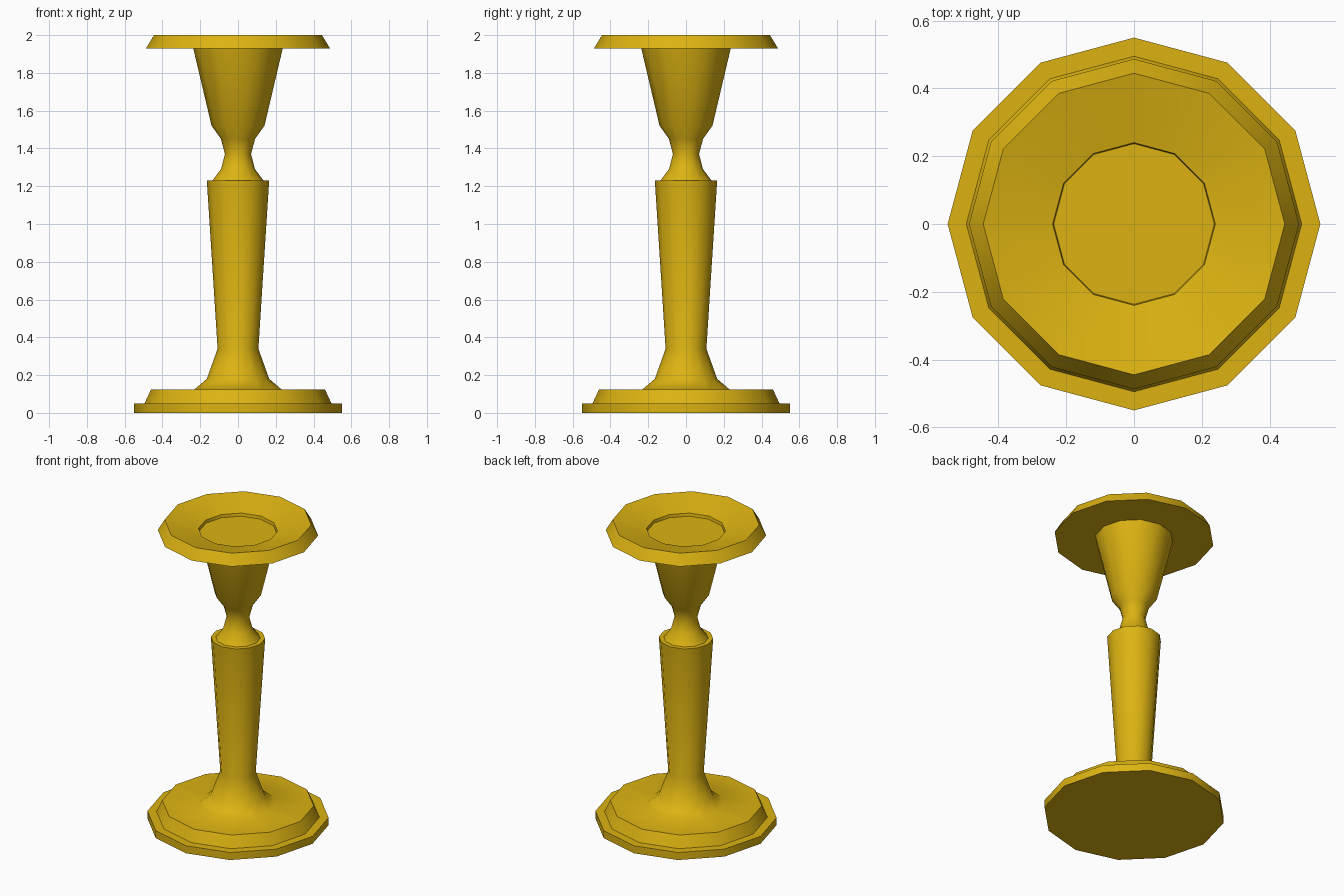
import bpy, bmesh, math

if "Cube" in bpy.data.objects:
    bpy.data.objects.remove(bpy.data.objects["Cube"])

SIDES = 12

gold = bpy.data.materials.new("gold")
gold.diffuse_color = (0.72, 0.45, 0.006, 1)
gold.use_nodes = True
gold.node_tree.nodes["Principled BSDF"].inputs["Base Color"].default_value = gold.diffuse_color


def lathe(name, profile):
    """Spin a (radius, z) profile around z; points with radius 0 become poles."""
    bm = bmesh.new()
    rings = []
    for r, z in profile:
        if r == 0:
            rings.append([bm.verts.new((0, 0, z))] * SIDES)
        else:
            rings.append([bm.verts.new((r * math.cos(a), r * math.sin(a), z))
                          for a in (2 * math.pi * i / SIDES for i in range(SIDES))])
    for low, high in zip(rings, rings[1:]):
        for i in range(SIDES):
            j = (i + 1) % SIDES
            corners = list(dict.fromkeys((low[i], low[j], high[j], high[i])))
            bm.faces.new(corners)
    bmesh.ops.recalc_face_normals(bm, faces=bm.faces)
    mesh = bpy.data.meshes.new(name)
    bm.to_mesh(mesh)
    bm.free()
    mesh.materials.append(gold)
    obj = bpy.data.objects.new(name, mesh)
    bpy.context.collection.objects.link(obj)
    bpy.ops.object.select_all(action='DESELECT')
    obj.select_set(True)
    bpy.context.view_layer.objects.active = obj
    bpy.ops.object.shade_smooth_by_angle(angle=math.radians(45))
    return obj


# stepped foot, flared into the tapered stem, up to the shoulder and waisted cup
lathe("base_stem_and_cup", [
    (0, 0), (0.55, 0), (0.55, 0.05), (0.495, 0.05), (0.46, 0.125),
    (0.23, 0.125), (0.165, 0.18), (0.108, 0.34),
    (0.165, 1.23), (0.135, 1.23),
    (0.09, 1.29), (0.069, 1.37), (0.09, 1.45), (0.14, 1.52),
    (0.237, 1.93), (0, 1.93)])

# wide drip dish: flat underside, sloped rim, shallow bowl with a sunken centre
lathe("drip_dish", [
    (0.237, 1.93), (0.487, 1.93), (0.445, 2.0), (0.24, 1.95), (0.237, 1.93)])
